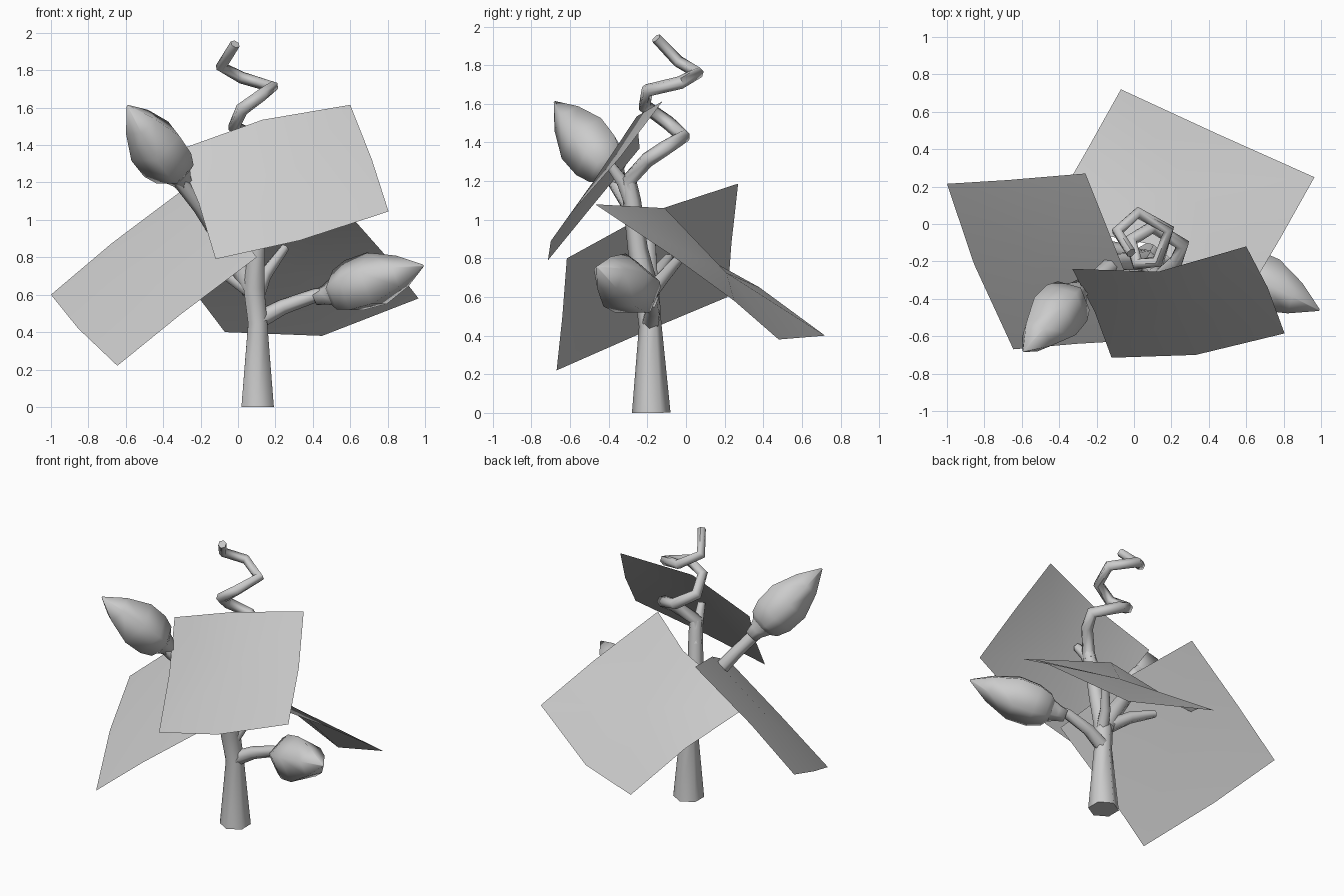
import bpy, bmesh, math
from mathutils import Vector as V

if "Cube" in bpy.data.objects:
    bpy.data.objects.remove(bpy.data.objects["Cube"])


def make_object(name, bm, angle):
    me = bpy.data.meshes.new(name)
    bm.to_mesh(me)
    bm.free()
    ob = bpy.data.objects.new(name, me)
    bpy.context.collection.objects.link(ob)
    bpy.ops.object.select_all(action='DESELECT')
    ob.select_set(True)
    bpy.context.view_layer.objects.active = ob
    bpy.ops.object.shade_smooth_by_angle(angle=math.radians(angle))
    return ob


def tube(name, path, radii, sides=6, angle=65, start=(1, 0, 0)):
    """Tapered low-poly tube following a path of points."""
    pts = [V(p) for p in path]
    bm = bmesh.new()
    rings = []
    side = V(start)
    for i, p in enumerate(pts):
        d_in = (p - pts[max(i - 1, 0)]).normalized()
        d_out = (pts[min(i + 1, len(pts) - 1)] - p).normalized()
        t = (d_in + d_out).normalized()
        side = (side - t * side.dot(t)).normalized()
        up = t.cross(side)
        rings.append([bm.verts.new(p + radii[i] * (math.cos(a) * side + math.sin(a) * up))
                      for a in (2 * math.pi * k / sides for k in range(sides))])
    for a, b in zip(rings, rings[1:]):
        for k in range(sides):
            j = (k + 1) % sides
            bm.faces.new((a[k], a[j], b[j], b[k]))
    bm.faces.new(rings[0][::-1])
    bm.faces.new(rings[-1])
    return make_object(name, bm, angle)


def bud(name, base, tip):
    """Five-sided pointed bud with a flared collar at its base."""
    base, tip = V(base), V(tip)
    prof = [(0, .07), (.07, .12), (.22, .152), (.46, .157), (.75, .095), (1, .006)]
    tube(name, [base.lerp(tip, f) for f, r in prof], [r for f, r in prof], 5, 85, (0, 0, 1))
    col = [(-.16, .045), (-.07, .058), (.05, .09)]
    tube(name + "_collar", [base.lerp(tip, f) for f, r in col], [r for f, r in col], 5, 85, (0, 0, 1))


def leaf(name, corners, mids):
    """Bent 2x2 sheet from four corners and the midpoints of its edges."""
    c, m = [V(p) for p in corners], [V(p) for p in mids]
    centre = sum(m, V()) / 2 - sum(c, V()) / 4
    bm = bmesh.new()
    cv = [bm.verts.new(p) for p in c]
    mv = [bm.verts.new(p) for p in m]
    o = bm.verts.new(centre)
    for i in range(4):
        bm.faces.new((cv[i], mv[i], o, mv[i - 1]))
    return make_object(name, bm, 60)


# main stem
tube("stem",
     [(.105, -.18, 0), (.105, -.185, .45), (.085, -.205, .64), (.1, -.25, .85),
      (.12, -.28, 1.1), (.13, -.3, 1.2)],
     [.1, .059, .064, .052, .047, .043], start=(0, 1, 0))

# curling tendril at the top
tube("tendril",
     [(.125, -.29, 1.15), (.13, -.3, 1.2), (.225, -.2, 1.31), (.26, -.11, 1.37), (.1, -.015, 1.43),
      (-.02, -.09, 1.5), (.02, -.215, 1.59), (.13, -.2, 1.67), (.185, -.03, 1.71),
      (.02, .06, 1.76), (-.09, -.04, 1.82), (-.015, -.155, 1.94)],
     [.043, .043, .04, .039, .038, .037, .036, .035, .034, .033, .031, .027])

# flower buds on their branches
tube("left_branch",
     [(.08, -.19, .62), (.01, -.2, .75), (-.1, -.2, .92), (-.2, -.29, 1.07), (-.325, -.385, 1.23)],
     [.06, .057, .048, .043, .043])
bud("left_bud", (-.32, -.38, 1.24), (-.59, -.68, 1.61))
tube("right_branch",
     [(.1, -.185, .46), (.24, -.17, .535), (.41, -.18, .595), (.51, -.22, .61)],
     [.05, .042, .038, .042])
bud("right_bud", (.5, -.22, .605), (.99, -.46, .755))

# short leaf stalks
tube("left_stalk", [(.08, -.2, .62), (-.08, -.14, .73), (-.25, -.09, .8)], [.05, .04, .026])
tube("back_stalk", [(.1, -.2, .6), (.14, -.12, .7), (.25, .01, .85)], [.045, .038, .025])
tube("front_stalk", [(.11, -.27, 1.05), (.13, -.33, 1.2), (.15, -.39, 1.28)], [.042, .036, .028])

# three broad bent leaves
leaf("front_leaf",
     [(-.33, -.24, 1.37), (.6, -.12, 1.615), (.805, -.585, 1.045), (-.12, -.715, .79)],
     [(.13, -.255, 1.535), (.715, -.34, 1.325), (.33, -.7, .89), (-.21, -.47, 1.09)])
leaf("left_leaf",
     [(-.26, .27, 1.187), (-1, .215, .6), (-.645, -.67, .22), (.1, -.617, .8)],
     [(-.675, .235, .875), (-.855, -.215, .42), (-.3, -.64, .5), (-.08, -.18, 1.04)])
leaf("back_leaf",
     [(-.07, .72, .4), (.965, .25, .58), (.55, -.47, 1.08), (-.48, 0, .86)],
     [(.45, .48, .38), (.78, -.08, .82), (.1, -.11, 1.06), (-.26, .38, .65)])
